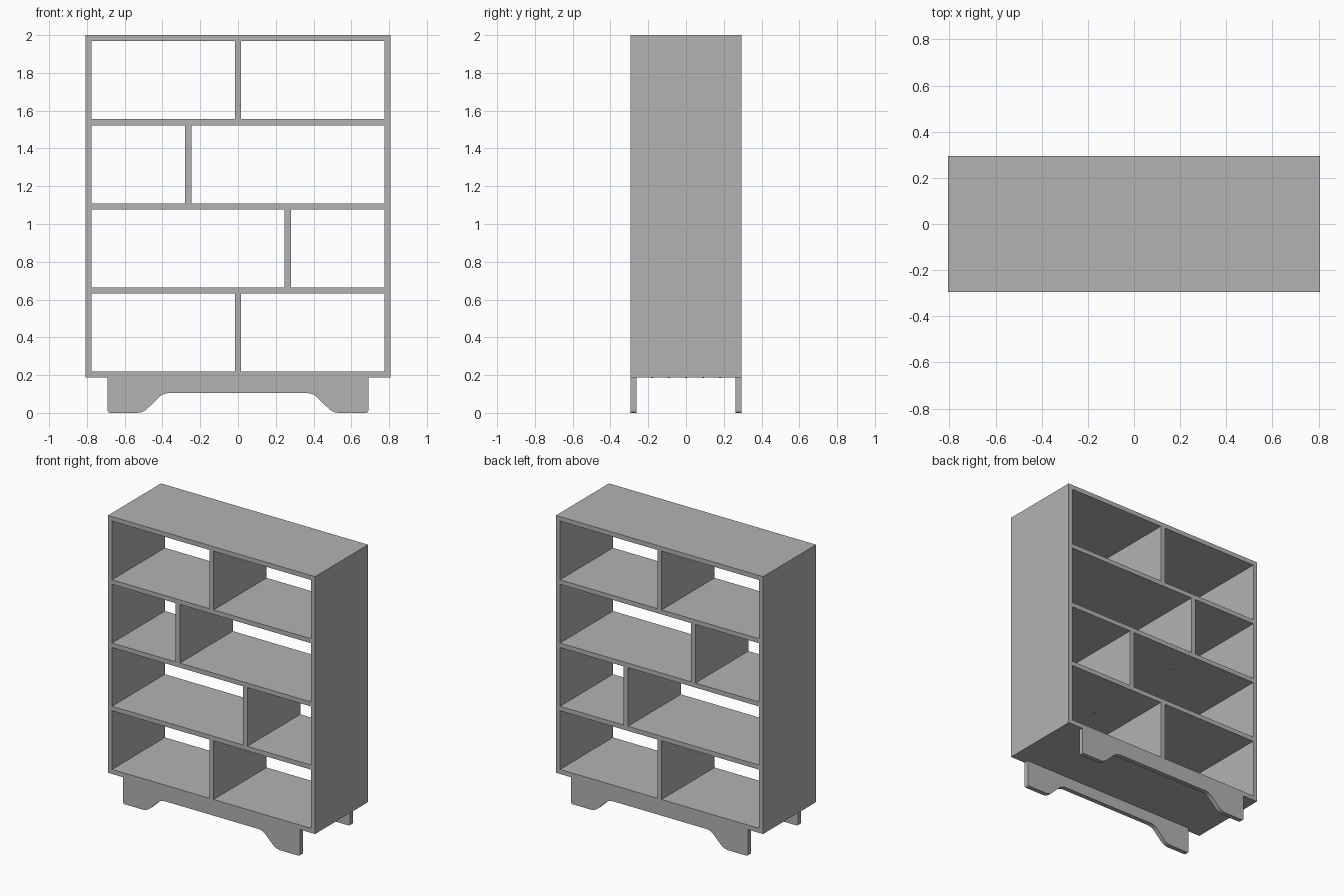
import bpy
import math

if "Cube" in bpy.data.objects:
    bpy.data.objects.remove(bpy.data.objects["Cube"], do_unlink=True)

# Single painted finish
GREY = 0.45
paint = bpy.data.materials.new("grey_paint")
paint.use_nodes = True
paint.diffuse_color = (GREY, GREY, GREY, 1)
paint.node_tree.nodes["Principled BSDF"].inputs["Base Color"].default_value = (GREY, GREY, GREY, 1)

HALF_W, HALF_D, PANEL = 0.807, 0.295, 0.032
BOTTOM, TOP = 0.187, 2.0
DIVIDERS = [0, 0.263, -0.263, 0]          # divider x in each row, lowest first
RISE = (TOP - BOTTOM - PANEL) / len(DIVIDERS)


def rect(x0, x1, z0, z1):
    return [(x0, z0), (x1, z0), (x1, z1), (x0, z1)]


def slab(name, outlines, y, depth):
    """Extrude flat outlines (the first is the border, the rest are holes)."""
    curve = bpy.data.curves.new(name, 'CURVE')
    curve.dimensions = '2D'
    curve.fill_mode = 'BOTH'
    curve.extrude = depth / 2
    for pts in outlines:
        spline = curve.splines.new('POLY')
        spline.points.add(len(pts) - 1)
        for p, (x, z) in zip(spline.points, pts):
            p.co = (x, z, 0, 1)
        spline.use_cyclic_u = True
    temp = bpy.data.objects.new(name + "_outline", curve)
    bpy.context.collection.objects.link(temp)
    bpy.context.view_layer.update()
    deps = bpy.context.evaluated_depsgraph_get()
    mesh = bpy.data.meshes.new_from_object(temp.evaluated_get(deps))
    bpy.data.objects.remove(temp, do_unlink=True)
    mesh.materials.clear()
    mesh.materials.append(paint)
    mesh.shade_flat()
    obj = bpy.data.objects.new(name, mesh)
    obj.rotation_euler.x = math.pi / 2
    obj.location.y = y
    bpy.context.collection.objects.link(obj)
    return obj


def rounded(corners, steps=4):
    """Round each (x, z, radius) corner of a closed outline."""
    out = []
    for i, (x, z, r) in enumerate(corners):
        ends = []
        for nx, nz, _ in (corners[i - 1], corners[(i + 1) % len(corners)]):
            d = math.hypot(nx - x, nz - z)
            ends.append((x + (nx - x) * r / d, z + (nz - z) * r / d))
        if r == 0:
            out.append((x, z))
            continue
        (ax, az), (bx, bz) = ends
        for s in range(steps + 1):
            t = s / steps
            u = 1 - t
            out.append((u * u * ax + 2 * u * t * x + t * t * bx,
                        u * u * az + 2 * u * t * z + t * t * bz))
    return out


# Case: one frame with two openings per row
outlines = [rect(-HALF_W, HALF_W, BOTTOM, TOP)]
inner = HALF_W - PANEL
for row, x in enumerate(DIVIDERS):
    z0 = BOTTOM + PANEL + row * RISE
    z1 = z0 + RISE - PANEL
    outlines.append(rect(-inner, x - PANEL / 2 - 0.001, z0, z1))
    outlines.append(rect(x + PANEL / 2 + 0.001, inner, z0, z1))
slab("bookcase_frame", outlines, 0, 2 * HALF_D)

# Footed base rails, front and back
half = [(0.69, BOTTOM, 0), (0.69, 0, 0.014), (0.503, 0, 0.035), (0.396, 0.105, 0.035)]
rail = rounded(half + [(-x, z, r) for x, z, r in reversed(half)])
for name, side in (("front_base_rail", -1), ("back_base_rail", 1)):
    slab(name, [rail], side * (HALF_D - PANEL / 2), PANEL)

# Small screw heads under each divider
for row, x in enumerate(DIVIDERS):
    for k in range(-2, 3):
        bpy.ops.mesh.primitive_cylinder_add(
            vertices=10, radius=0.006, depth=0.002,
            location=(x, k * 0.09, BOTTOM + row * RISE))
        screw = bpy.context.object
        screw.name = f"screw_head_{row + 1}_{k + 3}"
        screw.data.materials.append(paint)
